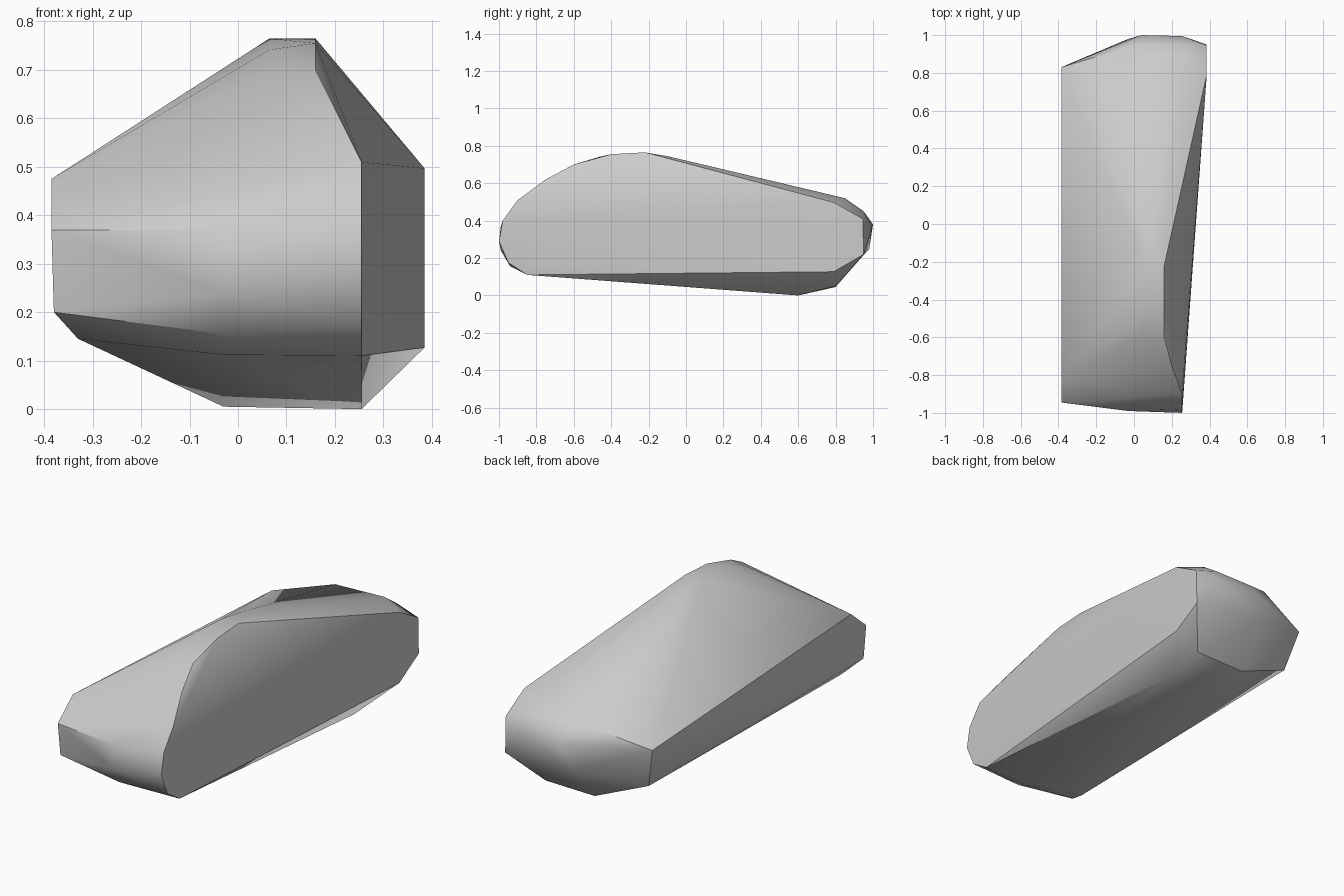
import bpy
import bmesh
import math

default_cube = bpy.data.objects.get("Cube")
if default_cube:
    bpy.data.objects.remove(default_cube, do_unlink=True)


def make_material(name, colour):
    material = bpy.data.materials.new(name)
    material.use_nodes = True
    material.diffuse_color = colour
    shader = material.node_tree.nodes["Principled BSDF"]
    shader.inputs["Base Color"].default_value = colour
    return material


def section(x, *profile):
    """Place one (y, z) cross-section of the boulder at the given x."""
    return [(x, y, z) for y, z in profile]


def make_boulder(name, points, material):
    """Wrap the chiselled cross-sections in one convex skin."""
    bm = bmesh.new()
    for point in points:
        bm.verts.new(point)
    hull = bmesh.ops.convex_hull(bm, input=bm.verts[:])
    unused = [v for v in hull["geom_interior"] if isinstance(v, bmesh.types.BMVert)]
    bmesh.ops.delete(bm, geom=unused, context="VERTS")
    # Merge nearly coplanar triangles into clean facets
    bmesh.ops.dissolve_limit(bm, angle_limit=math.radians(1),
                             verts=bm.verts[:], edges=bm.edges[:])
    bmesh.ops.recalc_face_normals(bm, faces=bm.faces[:])
    mesh = bpy.data.meshes.new(name)
    bm.to_mesh(mesh)
    bm.free()
    mesh.materials.append(material)
    boulder = bpy.data.objects.new(name, mesh)
    bpy.context.collection.objects.link(boulder)
    return boulder


# Narrow facet on the low side
low_side = section(-.385, (-.82, .475), (-.945, .37), (.83, .39))
low_side += section(-.38, (-.93, .2))
low_side += section(-.33, (-.8, .145), (.78, .17))

# Rounded front nose, belly and tail
middle = section(-.03, (-.99, .37), (-.99, .24), (-.94, .155), (-.85, .112),
                 (.6, .005), (.8, .045), (.98, .25))
middle += section(-.08, (.92, .47))
middle += section(.04, (1, .38), (.95, .45))

# Flat crest with a sloping front
crest = section(.065, (-.6, .69), (-.46, .742), (-.22, .765), (-.1, .745))
crest += section(.16, (-.6, .7), (-.4, .755), (-.22, .765), (-.1, .745))
crest += section(.2, (-.75, .62))

# Front rim and lower edge of the tall side
rim = section(.255, (-.9, .51), (-.98, .4), (-1, .29), (-.95, .175), (-.85, .11),
              (.6, 0), (.8, .05), (.85, .52), (.95, .45), (.995, .37))

# Back end of the tall side
tall_side = section(.385, (.79, .497), (.945, .41), (.95, .22), (.79, .127))

stone = make_material("grey stone", (.6, .6, .6, 1))
boulder = make_boulder("boulder", low_side + middle + crest + rim + tall_side, stone)

bpy.ops.object.select_all(action="DESELECT")
boulder.select_set(True)
bpy.context.view_layer.objects.active = boulder
bpy.ops.object.shade_smooth_by_angle(angle=math.radians(30))
